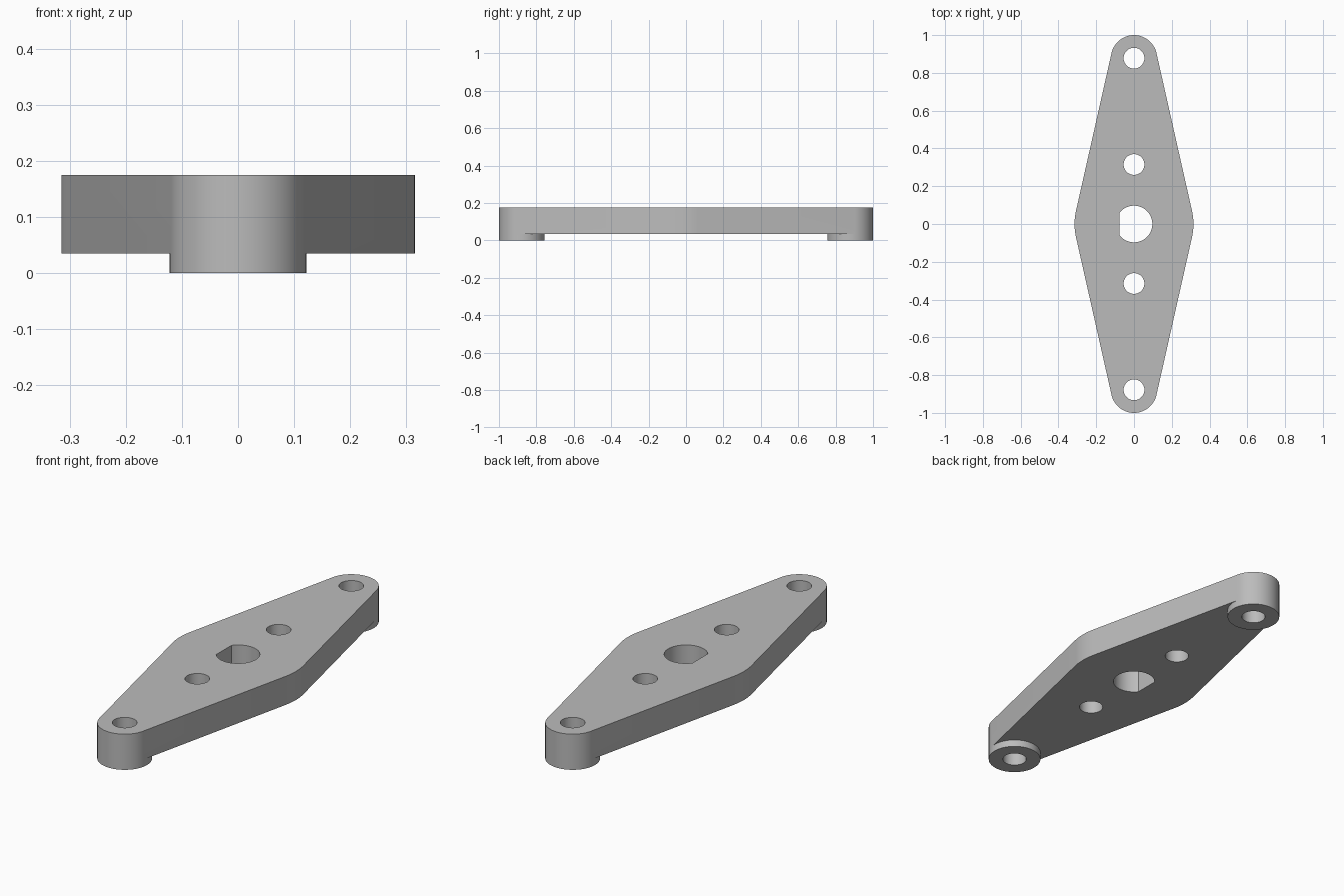
import bpy, bmesh, math
from mathutils import Vector
from mathutils.geometry import convex_hull_2d

BOTTOM, TOP = 0.035, 0.175      # plate heights
END_Y, END_R = 0.878, 0.122     # rounded ends and bosses
MID_R = 0.315                   # rounded middle
HOLE_R, BOLT_Y = 0.055, 0.315   # round holes
BORE_R, FLAT_X = 0.097, -0.077  # D-shaped shaft hole

cube = bpy.data.objects.get("Cube")
if cube:
    bpy.data.objects.remove(cube, do_unlink=True)

grey = bpy.data.materials.new("grey")
grey.use_nodes = True
colour = (0.5, 0.5, 0.5, 1)
grey.diffuse_color = colour
grey.node_tree.nodes["Principled BSDF"].inputs["Base Color"].default_value = colour


def circle(y, r, n=96):
    return [Vector((r * math.cos(math.tau * i / n), y + r * math.sin(math.tau * i / n)))
            for i in range(n)]


def prism(name, outline, z0, z1):
    """Extrude a closed outline between two heights."""
    bm = bmesh.new()
    face = bm.faces.new([bm.verts.new((p.x, p.y, z0)) for p in outline])
    new = bmesh.ops.extrude_face_region(bm, geom=[face])["geom"]
    bmesh.ops.translate(bm, vec=(0, 0, z1 - z0),
                        verts=[v for v in new if isinstance(v, bmesh.types.BMVert)])
    bmesh.ops.recalc_face_normals(bm, faces=bm.faces)
    mesh = bpy.data.meshes.new(name)
    bm.to_mesh(mesh)
    bm.free()
    mesh.materials.append(grey)
    obj = bpy.data.objects.new(name, mesh)
    bpy.context.collection.objects.link(obj)
    return obj


def combine(target, tool, operation):
    """Apply a boolean and remove the tool."""
    tool.hide_render = True
    mod = target.modifiers.new(operation.lower(), 'BOOLEAN')
    mod.operation, mod.solver, mod.object = operation, 'EXACT', tool
    bpy.context.view_layer.objects.active = target
    bpy.ops.object.modifier_apply(modifier=mod.name)
    bpy.data.objects.remove(tool, do_unlink=True)


# Tapered plate: hull around the middle and end circles
points = circle(0, MID_R) + circle(END_Y, END_R) + circle(-END_Y, END_R)
plate = prism("lever_plate", [points[i] for i in convex_hull_2d(points)], BOTTOM, TOP)

# Round bosses under both ends
for side in (-1, 1):
    boss = prism("end_boss", circle(side * END_Y, END_R), 0, (BOTTOM + TOP) / 2)
    combine(plate, boss, 'UNION')

# End holes and bolt holes
for y in (-END_Y, -BOLT_Y, BOLT_Y, END_Y):
    combine(plate, prism("hole_cutter", circle(y, HOLE_R, 64), -1, 1), 'DIFFERENCE')

# Shaft hole with one flat side
half = math.acos(FLAT_X / BORE_R)
bore = [Vector((BORE_R * math.cos(a), BORE_R * math.sin(a)))
        for a in (half * (i / 32 - 1) for i in range(65))]
combine(plate, prism("bore_cutter", bore, -1, 1), 'DIFFERENCE')

# Smooth round walls, sharp rims
bpy.ops.object.select_all(action='DESELECT')
plate.select_set(True)
bpy.context.view_layer.objects.active = plate
bpy.ops.object.shade_smooth_by_angle(angle=math.radians(30))
